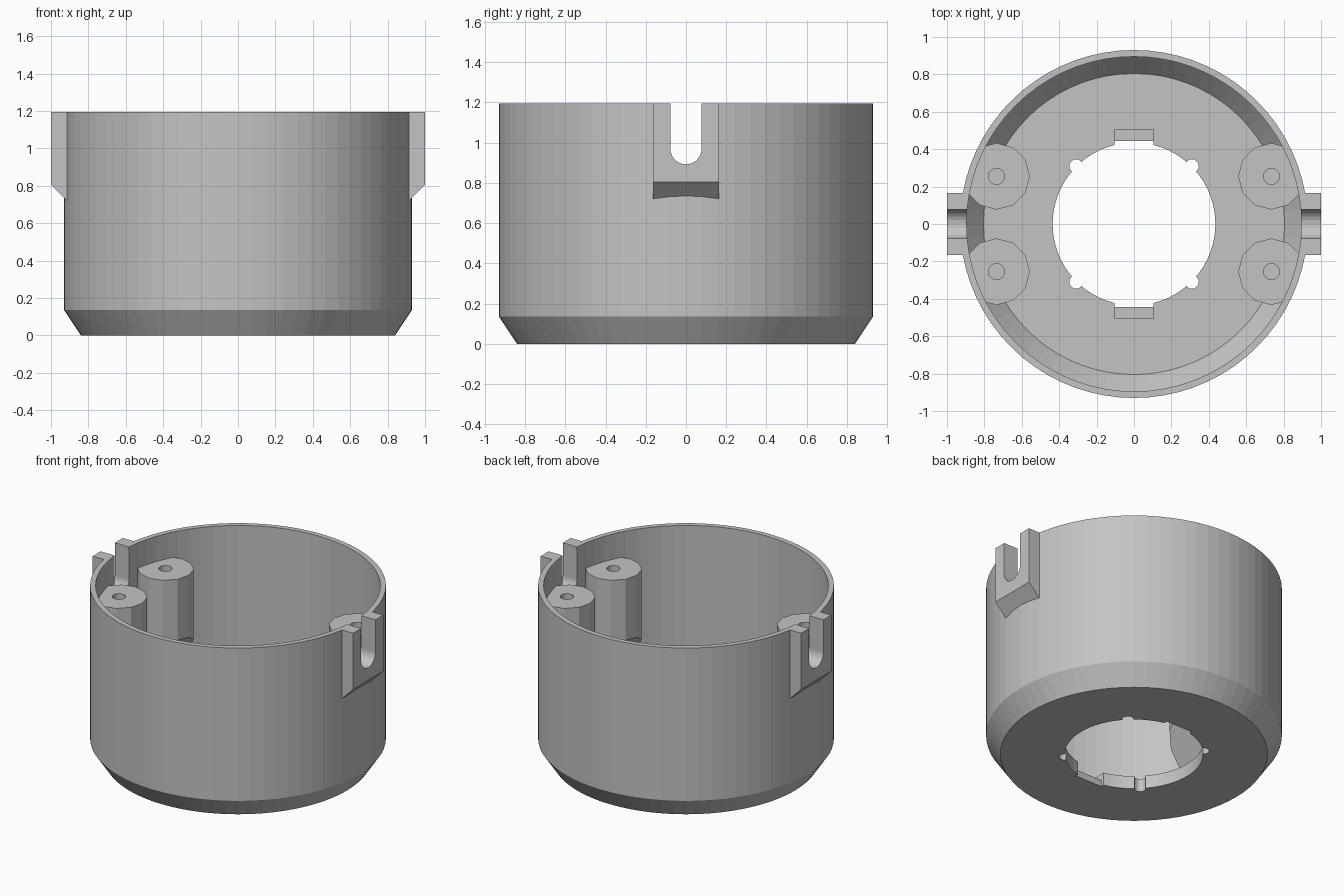
import bpy, bmesh, math
from mathutils import Vector

cube = bpy.data.objects.get("Cube")
if cube:
    bpy.data.objects.remove(cube, do_unlink=True)

SEG = 72
HEIGHT = 1.195
WALL = 0.91        # radius inside the wall thickness
HOLE = 0.435       # radius of the floor opening

grey = bpy.data.materials.new("plain grey")
grey.use_nodes = True
colour = (0.55, 0.55, 0.55, 1)
grey.diffuse_color = colour
grey.node_tree.nodes["Principled BSDF"].inputs["Base Color"].default_value = colour


def make(name, bm):
    bmesh.ops.recalc_face_normals(bm, faces=bm.faces)
    mesh = bpy.data.meshes.new(name)
    bm.to_mesh(mesh)
    bm.free()
    mesh.materials.append(grey)
    obj = bpy.data.objects.new(name, mesh)
    bpy.context.collection.objects.link(obj)
    return obj


def lathe(name, profile):
    """Revolve a closed (radius, z) outline about the z axis."""
    bm = bmesh.new()
    rings = []
    for i in range(SEG):
        a = math.tau * i / SEG
        rings.append([bm.verts.new((r * math.cos(a), r * math.sin(a), z)) for r, z in profile])
    n = len(profile)
    for i in range(SEG):
        p, q = rings[i], rings[(i + 1) % SEG]
        for j in range(n):
            k = (j + 1) % n
            bm.faces.new((p[j], q[j], q[k], p[k]))
    return make(name, bm)


def prism(name, outline, offset):
    """Extrude a flat outline of 3D points along an offset."""
    bm = bmesh.new()
    face = bm.faces.new([bm.verts.new(p) for p in outline])
    moved = bmesh.ops.extrude_face_region(bm, geom=[face])["geom"]
    bmesh.ops.translate(bm, vec=offset, verts=[v for v in moved if isinstance(v, bmesh.types.BMVert)])
    return make(name, bm)


def box(x0, x1, y0, y1, z0, z1):
    return prism("cutter", [(x0, y0, z0), (x1, y0, z0), (x1, y1, z0), (x0, y1, z0)], (0, 0, z1 - z0))


def cylinder(x, y, r, z0, z1, sides):
    ring = [math.tau * i / sides for i in range(sides)]
    return prism("cutter", [(x + r * math.cos(a), y + r * math.sin(a), z0) for a in ring], (0, 0, z1 - z0))


def combine(obj, other, operation):
    """Apply a boolean and remove the helper."""
    mod = obj.modifiers.new("boolean", 'BOOLEAN')
    mod.operation, mod.object, mod.solver = operation, other, 'EXACT'
    bpy.context.view_layer.objects.active = obj
    bpy.ops.object.modifier_apply(modifier=mod.name)
    bpy.data.objects.remove(other, do_unlink=True)


# Cup with chamfered base and an open floor
shell = lathe("housing_shell", [
    (HOLE, 0), (0.84, 0), (0.93, 0.135), (0.93, HEIGHT),
    (0.895, HEIGHT), (0.895, 0.2), (0.805, 0.09), (HOLE, 0.09)])

for side in (-1, 1):
    # Side lug with sloped underside
    lug = prism("lug", [(side * x, -0.165, z) for x, z in
                        ((0.85, HEIGHT), (1, HEIGHT), (1, 0.805), (0.85, 0.655))], (0, 0.33, 0))
    combine(lug, cylinder(0, 0, WALL, 0, 2, SEG), 'DIFFERENCE')
    combine(shell, lug, 'UNION')

    # Round-bottomed slot through lug and wall
    arc = [math.pi * (1 + i / 12) for i in range(13)]
    slot = [(side * 0.8, 0.078 * math.cos(a), 0.97 + 0.078 * math.sin(a)) for a in arc]
    slot += [(side * 0.8, 0.078, 1.4), (side * 0.8, -0.078, 1.4)]
    combine(shell, prism("slot", slot, (side * 0.3, 0, 0)), 'DIFFERENCE')

    # Key notch in the floor opening, with a shallow step above it
    for reach, z0 in ((0.445, -0.1), (0.505, 0.045)):
        y0, y1 = sorted((side * 0.35, side * reach))
        combine(shell, box(-0.105, 0.105, y0, y1, z0, 0.3), 'DIFFERENCE')

    # Small round notches on the diagonals
    for end in (-1, 1):
        combine(shell, cylinder(side * 0.31, end * 0.31, 0.036, -0.1, 0.3, 16), 'DIFFERENCE')

# Four screw posts growing out of the wall on a 45 degree slope
for side, side_name in ((-1, "right"), (1, "left")):
    for end, end_name in ((-1, "front"), (1, "back")):
        x, y = side * 0.735, end * 0.255
        post = cylinder(x, y, 0.178, 0, 1.02, 12)
        post.name = f"screw_post_{end_name}_{side_name}"
        outward = Vector((x, y, 0)).normalized()
        for v in post.data.vertices:
            if v.co.z < 0.5:
                v.co.z = 1.2 - v.co.dot(outward)
        combine(post, cylinder(0, 0, WALL, -1, 2, SEG), 'INTERSECT')
        combine(post, cylinder(x, y, 0.043, 0.65, 1.2, 16), 'DIFFERENCE')
